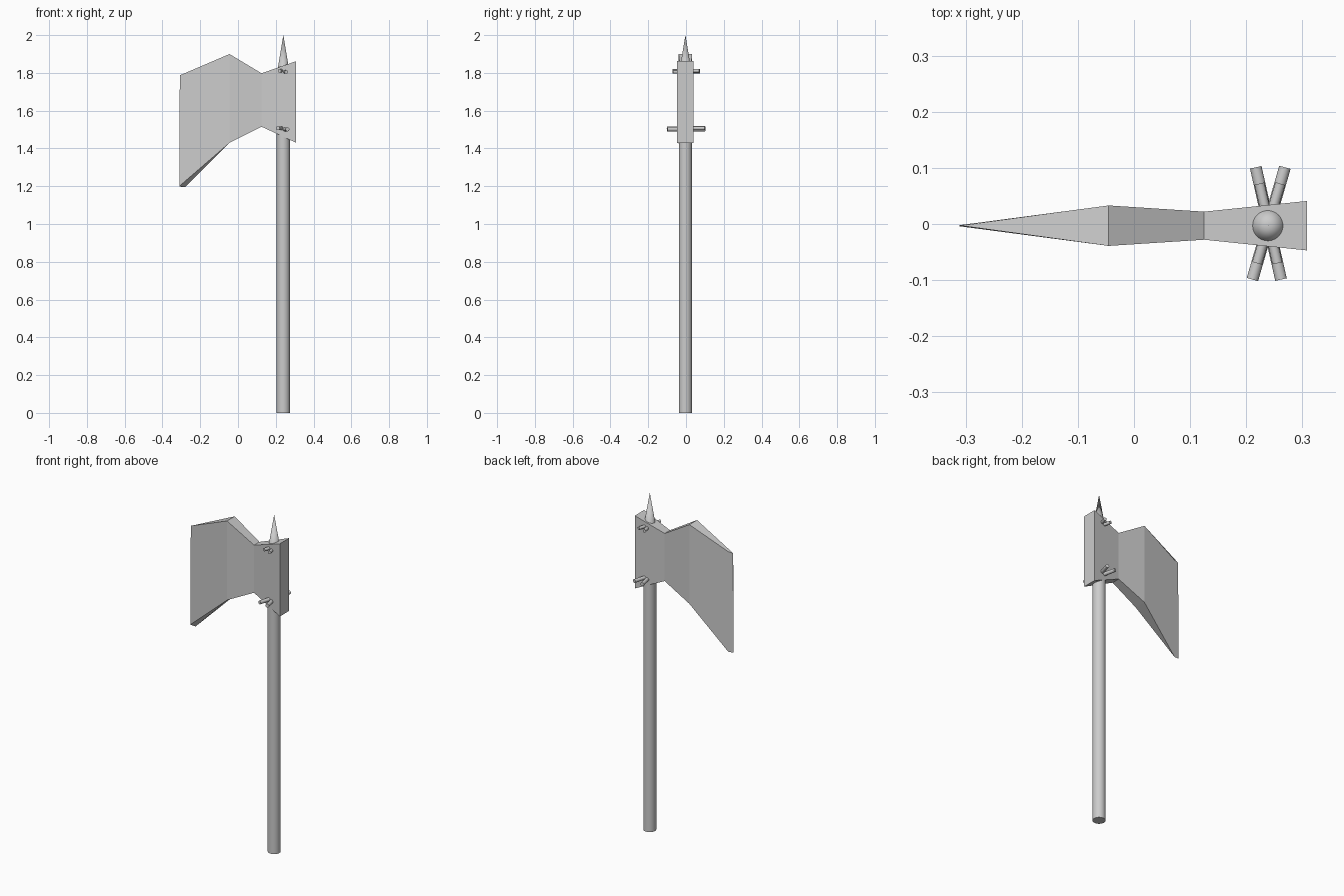
import bpy, bmesh
from mathutils import Vector

if "Cube" in bpy.data.objects:
    bpy.data.objects.remove(bpy.data.objects["Cube"])

CX, CY = 0.24, -0.003  # handle axis


def smooth(obj):
    bpy.ops.object.select_all(action='DESELECT')
    obj.select_set(True)
    bpy.context.view_layer.objects.active = obj
    bpy.ops.object.shade_smooth_by_angle(angle=0.6)


def rod(name, a, b, r1, r2, sides=32):
    """Cylinder or cone running from point a to point b."""
    a, b = Vector(a), Vector(b)
    bpy.ops.mesh.primitive_cone_add(vertices=sides, radius1=r1, radius2=r2,
                                    depth=(b - a).length, location=(a + b) / 2)
    obj = bpy.context.object
    obj.name = name
    obj.rotation_euler = (b - a).to_track_quat('Z', 'Y').to_euler()
    smooth(obj)
    return obj


# Handle and top spike
rod("handle", (CX, CY, 0), (CX, CY, 1.79), 0.035, 0.035)
rod("spike", (CX, CY, 1.79), (CX, CY, 2.0), 0.035, 0)

# Axe head: rectangular sections (x, half thickness, bottom, top) lofted together
sections = [(0.308, 0.044, 1.43, 1.862), (0.125, 0.025, 1.515, 1.798),
            (-0.045, 0.036, 1.43, 1.90)]
bm = bmesh.new()
rings = [[bm.verts.new(p) for p in ((x, CY - h, lo), (x, CY + h, lo),
                                    (x, CY + h, hi), (x, CY - h, hi))]
         for x, h, lo, hi in sections]
# cutting edge, ground back slightly on the rear side
rings.append([bm.verts.new(p) for p in ((-0.311, -0.004, 1.2), (-0.28, 0.002, 1.195),
                                        (-0.28, 0.002, 1.79), (-0.308, -0.003, 1.787))])
# sharp line where both cheeks meet
edge_lo = bm.verts.new((-0.311, -0.002, 1.198))
edge_hi = bm.verts.new((-0.308, -0.002, 1.787))
for a, b in zip(rings, rings[1:]):
    for i in range(4):
        j = (i + 1) % 4
        bm.faces.new((a[i], a[j], b[j], b[i]))
bm.faces.new(rings[0][::-1])
f0, b0, b1, f1 = rings[-1]
for f in ((f0, edge_lo, edge_hi, f1), (edge_lo, b0, b1, edge_hi),
          (f0, b0, edge_lo), (f1, edge_hi, b1)):
    bm.faces.new(f)
bmesh.ops.recalc_face_normals(bm, faces=bm.faces)
mesh = bpy.data.meshes.new("axe_head")
bm.to_mesh(mesh)
bm.free()
bpy.context.collection.objects.link(bpy.data.objects.new("axe_head", mesh))

# Crossed pins through the head, long pair below and short pair above
for label, z, scale, r in (("lower", 1.504, 1.0, 0.0105), ("upper", 1.808, 0.71, 0.009)):
    for n, (x0, x1) in enumerate(((0.217, 0.262), (0.269, 0.211))):
        mid, dx = (x0 + x1) / 2, (x0 - x1) / 2
        rod(f"{label}_pin_{n + 1}",
            (mid + dx * scale, 0.1 * scale + 0.001, z - 0.003 + 0.006 * n),
            (mid - dx * scale, -0.1 * scale + 0.001, z - 0.003 + 0.006 * n), r, r, 24)
